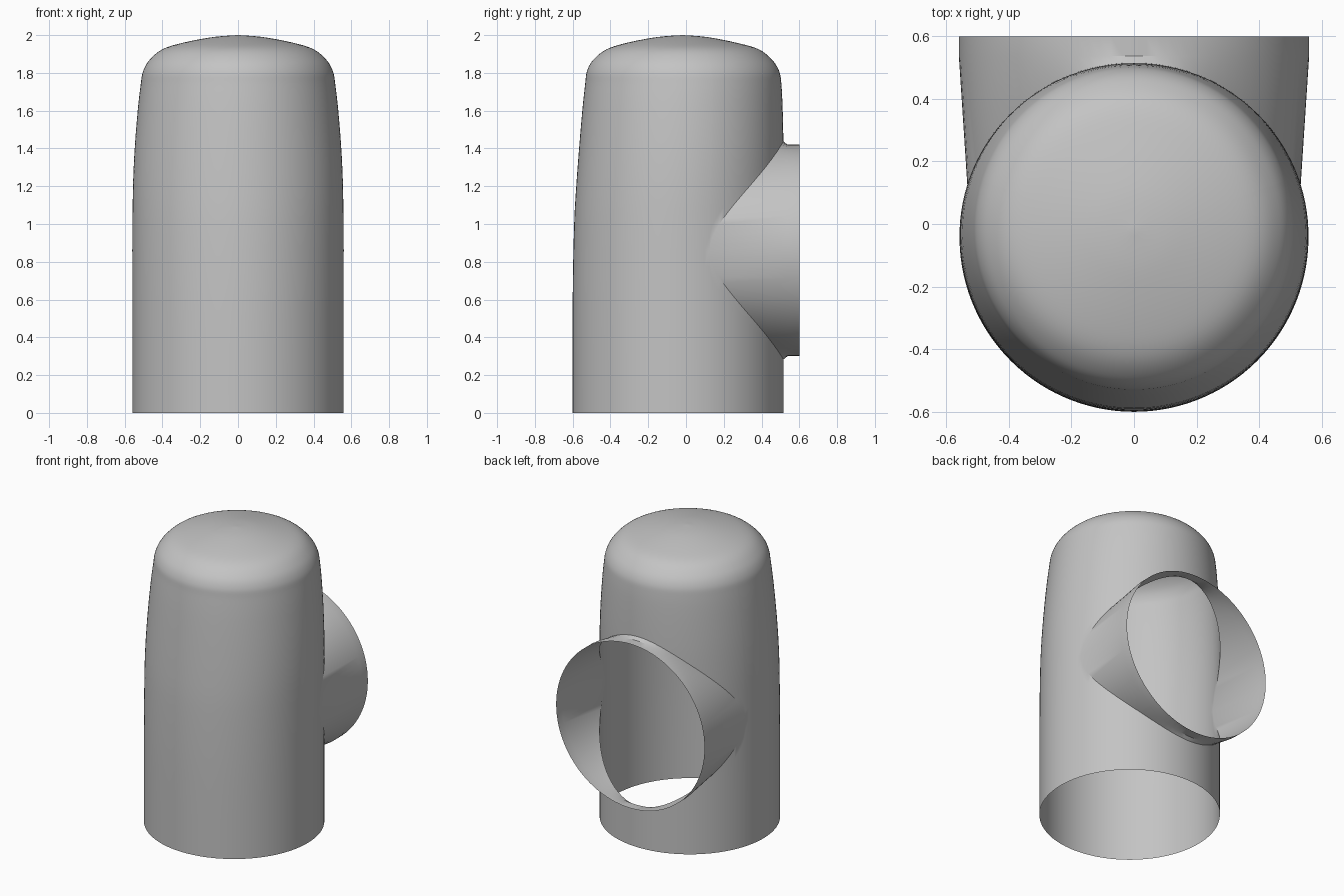
import bpy, bmesh
from math import sin, cos, acos, pi, radians
from mathutils import Vector

cube = bpy.data.objects.get("Cube")
if cube:
    bpy.data.objects.remove(cube, do_unlink=True)

AXIS_Z = 0.86      # height of the side branch axis
BRANCH_R = 0.56    # radius of the branch mouth
HALF = 48          # columns across the branch opening
FRONT = 72         # columns around the rest of the body
ROWS = 10

# Body profile: height, half width, front y, back y
PROFILE = [Vector(p) for p in (
    (0, .558, -.6, .516), (.6, .558, -.6, .516), (1.0, .558, -.592, .516),
    (1.2, .556, -.581, .516), (1.4, .547, -.566, .516), (1.6, .531, -.549, .512),
    (1.74, .515, -.534, .505), (1.81, .502, -.524, .493), (1.87, .467, -.49, .455),
    (1.925, .4, -.42, .385), (1.96, .29, -.31, .265), (1.99, .13, -.15, .11),
    (2.0, 0, -.02, -.02))]


def smooth_profile(points, steps):
    """Catmull-Rom samples through the points."""
    out = []
    for i in range(len(points) - 1):
        p0, p1, p2 = points[max(i - 1, 0)], points[i], points[i + 1]
        p3 = points[min(i + 2, len(points) - 1)]
        for k in range(steps):
            t = k / steps
            out.append(p1 + (p2 - p0) * (t / 2)
                       + (p0 * 2 - p1 * 5 + p2 * 4 - p3) * (t * t / 2)
                       + (p1 * 3 - p0 - p2 * 3 + p3) * (t ** 3 / 2))
    return out + [points[-1]]


samples = smooth_profile(PROFILE, 5)


def section(z):
    """Body section at a height."""
    for a, b in zip(samples, samples[1:]):
        if z <= b[0]:
            return a.lerp(b, (z - a[0]) / (b[0] - a[0]))
    return samples[-1]


def body_point(sec, phi):
    z, w, front, back = sec
    return (w * cos(phi), (front + back) / 2 + (back - front) / 2 * sin(phi), z)


# Columns: angle around the body and half height of the opening there
columns = []
for j in range(HALF + 1):
    theta = pi * j / HALF
    s = max(sin(theta), 0)
    columns.append((acos(0.955 * cos(theta)), (0.535 + 0.042 * s ** 6) * s))
start, end = columns[-1][0], columns[0][0] + 2 * pi
columns += [(start + (end - start) * k / FRONT, 0) for k in range(1, FRONT)]

bm = bmesh.new()
dome_base = 1.6
dome = [s for s in samples if s[0] > dome_base + 0.001]
grid = []
for phi, half in columns:
    low, high = AXIS_Z - half, AXIS_Z + half
    secs = [section(low * k / ROWS) for k in range(ROWS + 1)]
    secs += [section(high + (dome_base - high) * k / ROWS) for k in range(ROWS + 1)]
    grid.append([bm.verts.new(body_point(s, phi)) for s in secs + dome])

# Body wall and domed top, leaving the opening free
for a, b in zip(grid, grid[1:] + grid[:1]):
    for r in range(len(a) - 1):
        if r != ROWS:
            bm.faces.new((a[r], b[r], b[r + 1], a[r + 1]))

# Side branch: from the rim of the opening to the flat mouth
rim = [grid[j][ROWS + 1] for j in range(HALF + 1)]
rim += [grid[j][ROWS] for j in range(HALF - 1, 0, -1)]
rings = [rim]
for y in (0.537, 0.6):
    rings.append([bm.verts.new((BRANCH_R * cos(pi * j / HALF), y,
                                AXIS_Z + BRANCH_R * sin(pi * j / HALF)))
                  for j in range(2 * HALF)])
for inner, outer in zip(rings, rings[1:]):
    for j in range(2 * HALF):
        k = (j + 1) % (2 * HALF)
        bm.faces.new((inner[j], outer[j], outer[k], inner[k]))

bmesh.ops.remove_doubles(bm, verts=bm.verts[:], dist=0.00002)
mesh = bpy.data.meshes.new("branched_shell")
bm.to_mesh(mesh)
bm.free()

# Plain grey material
grey = bpy.data.materials.new("plain_grey")
grey.use_nodes = True
colour = (0.55, 0.55, 0.55, 1)
grey.diffuse_color = colour
for node in grey.node_tree.nodes:
    if node.type == 'BSDF_PRINCIPLED':
        node.inputs["Base Color"].default_value = colour
mesh.materials.append(grey)

shell = bpy.data.objects.new("branched_shell", mesh)
bpy.context.collection.objects.link(shell)
bpy.ops.object.select_all(action='DESELECT')
shell.select_set(True)
bpy.context.view_layer.objects.active = shell
bpy.ops.object.shade_smooth_by_angle(angle=radians(30))
